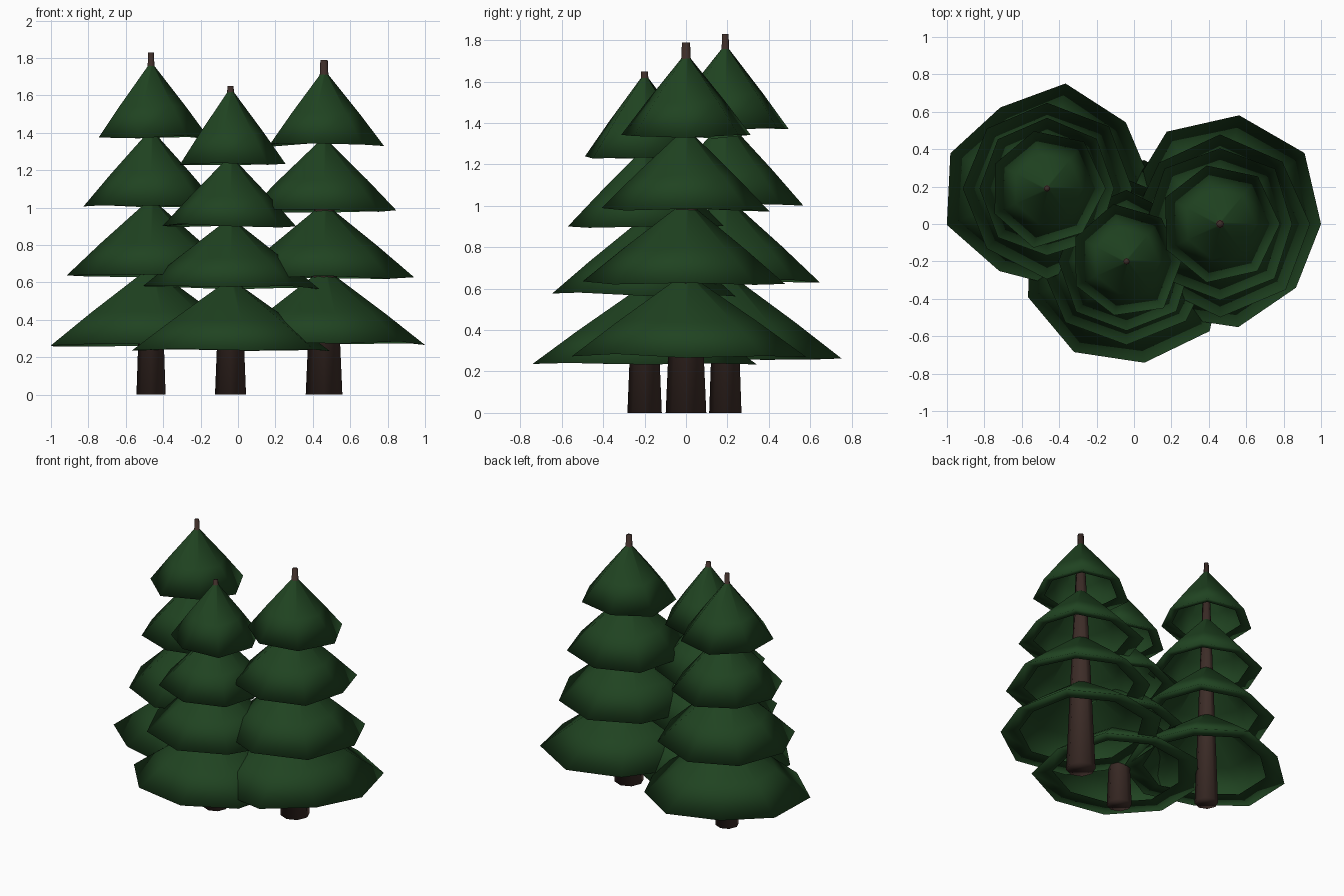
import bpy, bmesh, math, random

if "Cube" in bpy.data.objects:
    bpy.data.objects.remove(bpy.data.objects["Cube"])

random.seed(4)


def material(name, rgb):
    m = bpy.data.materials.new(name)
    m.diffuse_color = (*rgb, 1)
    m.use_nodes = True
    m.node_tree.nodes["Principled BSDF"].inputs["Base Color"].default_value = m.diffuse_color
    return m


GREEN = material("pine green", (0.014, 0.056, 0.015))
BROWN = material("bark brown", (0.047, 0.026, 0.021))


def make_object(name, bm, mat):
    for f in bm.faces:
        f.smooth = True
    me = bpy.data.meshes.new(name)
    bm.to_mesh(me)
    bm.free()
    me.materials.append(mat)
    ob = bpy.data.objects.new(name, me)
    bpy.context.collection.objects.link(ob)
    return ob


def skirt(name, x, y, rim_z, height, radii):
    """Open cone of branches: outer slope, rim and a lip folded inward."""
    n = len(radii)
    wobble = [random.uniform(-0.01, 0.01) for _ in radii]
    # (share of rim radius, share of height)
    profile = [(0.76, 0.05), (1.0, 0.0), (0.6, 0.43), (0.04, 1.0)]
    bm = bmesh.new()
    rings = []
    for share, rise in profile:
        ring = []
        for i, r in enumerate(radii):
            a = math.tau * i / n
            ring.append(bm.verts.new((x + share * r * math.cos(a),
                                      y + share * r * math.sin(a),
                                      rim_z + height * rise + share * wobble[i])))
        rings.append(ring)
    for lower, upper in zip(rings, rings[1:]):
        for i in range(n):
            j = (i + 1) % n
            bm.faces.new((lower[i], lower[j], upper[j], upper[i]))
    make_object(name, bm, GREEN)


def trunk(name, x, y, height, radius):
    """Tapered trunk that pokes out above the top branches."""
    bm = bmesh.new()
    bmesh.ops.create_cone(bm, cap_ends=True, segments=8, radius1=radius,
                          radius2=0.2 * radius, depth=height)
    bmesh.ops.translate(bm, verts=bm.verts, vec=(x, y, height / 2))
    make_object(name, bm, BROWN)


SIDES = [8, 8, 7]

# name, x, y, height, trunk radius, lowest rim z, tier spacing, upper radii, lowest rim radii
TREES = [
    ("left", -0.465, 0.19, 1.83, 0.078, 0.265, 0.37, (0.465, 0.37, 0.315),
     (0.57, 0.55, 0.57, 0.50, 0.55, 0.57, 0.51, 0.54, 0.55)),
    ("middle", -0.04, -0.2, 1.65, 0.083, 0.24, 0.332, (0.455, 0.365, 0.305),
     (0.53, 0.55, 0.55, 0.55, 0.55, 0.56, 0.56, 0.55, 0.58)),
    ("right", 0.46, 0.0, 1.79, 0.098, 0.275, 0.353, (0.48, 0.40, 0.315),
     (0.54, 0.59, 0.59, 0.57, 0.51, 0.54, 0.57, 0.56, 0.53)),
]

for name, x, y, height, tr, z0, step, upper, lowest in TREES:
    trunk(name + "_trunk", x, y, height, tr)
    skirt(name + "_branches_1", x, y, z0, step + 0.035, lowest)
    for k, (r, n) in enumerate(zip(upper, SIDES)):
        radii = [r * random.uniform(0.96, 1.05) for _ in range(n)]
        tall = 0.39 if k == 2 else step + 0.03
        skirt(f"{name}_branches_{k + 2}", x, y, z0 + step * (k + 1), tall, radii)
